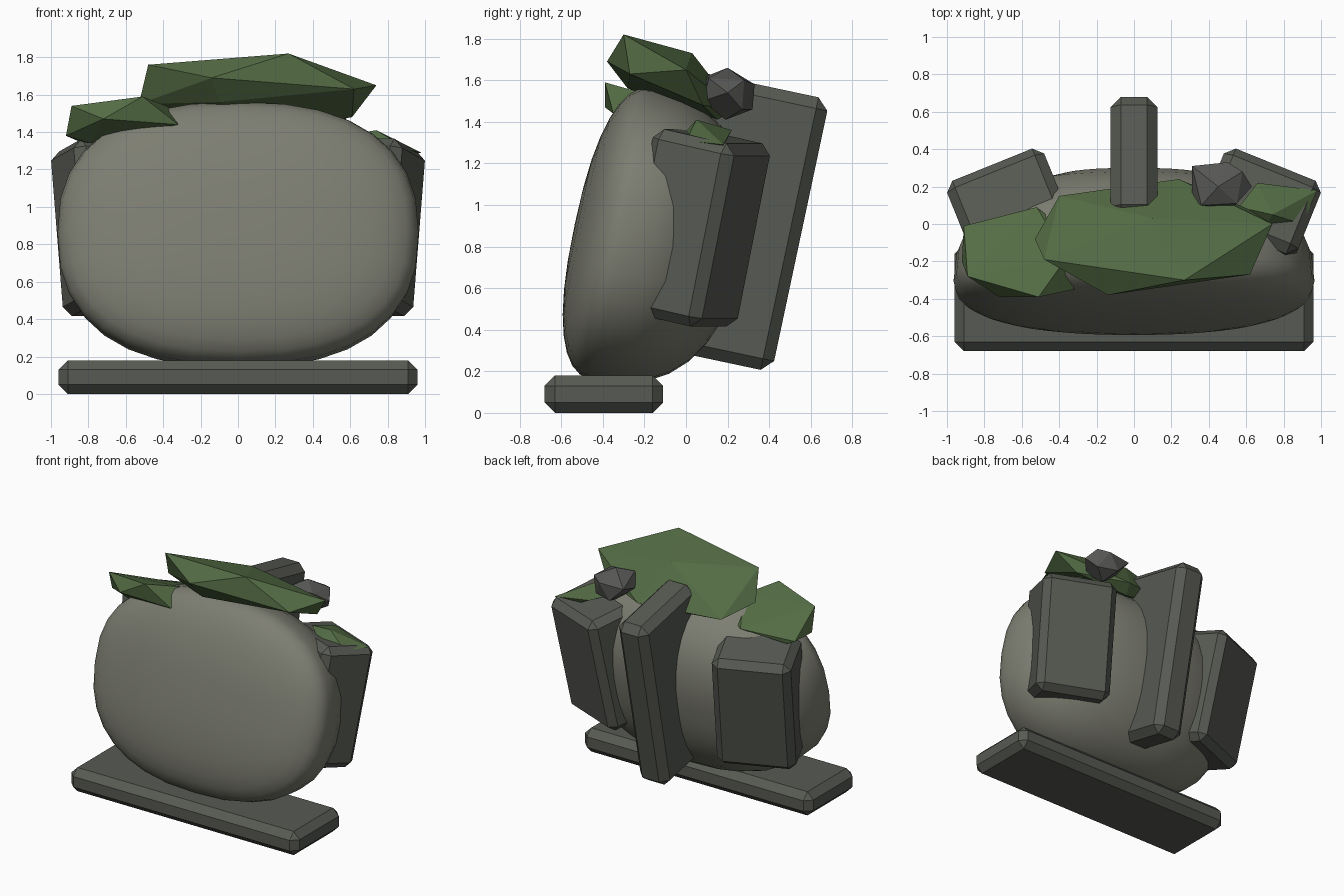
import bpy, bmesh, math
from mathutils import Matrix, Vector

if "Cube" in bpy.data.objects:
    bpy.data.objects.remove(bpy.data.objects["Cube"])

TILT = math.radians(-12)   # everything but the base leans back


def material(name, rgb):
    m = bpy.data.materials.new(name)
    m.diffuse_color = (*rgb, 1)
    m.use_nodes = True
    m.node_tree.nodes["Principled BSDF"].inputs["Base Color"].default_value = m.diffuse_color
    return m


PALE = material("pale_stone", (0.205, 0.208, 0.167))
DARK = material("dark_stone", (0.096, 0.102, 0.087))
GREY = material("grey_rock", (0.093, 0.095, 0.089))
MOSS = material("moss_green", (0.088, 0.15, 0.058))


def finish(name, bm, mat):
    bmesh.ops.recalc_face_normals(bm, faces=bm.faces)
    me = bpy.data.meshes.new(name)
    bm.to_mesh(me)
    bm.free()
    me.materials.append(mat)
    ob = bpy.data.objects.new(name, me)
    bpy.context.collection.objects.link(ob)
    return ob


def slab(name, half, centre, rot=Matrix.Identity(4), chamfer=0.05):
    """Box with chamfered edges."""
    bm = bmesh.new()
    bmesh.ops.create_cube(bm, size=2)
    bmesh.ops.scale(bm, vec=half, verts=bm.verts)
    bmesh.ops.bevel(bm, geom=bm.edges[:], offset=chamfer, segments=1,
                    affect='EDGES')
    bm.transform(Matrix.Translation(centre) @ rot)
    return finish(name, bm, DARK)


def chunk(name, points, mat):
    """Faceted convex lump."""
    bm = bmesh.new()
    for p in points:
        bm.verts.new(p)
    r = bmesh.ops.convex_hull(bm, input=bm.verts[:])
    loose = {v for v in r["geom_interior"] + r["geom_unused"]
             if isinstance(v, bmesh.types.BMVert)}
    bmesh.ops.delete(bm, geom=list(loose), context='VERTS')
    bmesh.ops.dissolve_limit(bm, angle_limit=math.radians(3),
                             verts=bm.verts[:], edges=bm.edges[:])
    return finish(name, bm, mat)


def boulder(name, front=0.235, back=0.59, p_front=2.4, p_back=2.35):
    """Rounded body: superellipse rings stacked from front to back."""
    n, steps, rings = 32, 8, []
    bm = bmesh.new()

    def power(v, e):
        return math.copysign(abs(v) ** e, v)

    def ring(depth, scale):
        vs = []
        for i in range(n):
            a = 2 * math.pi * i / n
            vs.append(bm.verts.new((0.965 * scale * power(math.cos(a), 0.82), depth,
                                    0.715 * scale * power(math.sin(a), 0.82))))
        rings.append(vs)

    for k in range(1, steps + 1):          # shallow, flattened front
        t = math.pi / 2 * k / steps
        ring(-front * max(math.cos(t), 0) ** (2 / p_front), math.sin(t) ** (2 / p_front))
    for k in range(steps - 1, 0, -1):      # deep, rounder back
        t = math.pi / 2 * k / steps
        ring(back * math.cos(t) ** (2 / p_back), math.sin(t) ** (2 / p_back))
    for a, b in zip(rings, rings[1:]):
        for i in range(n):
            j = (i + 1) % n
            bm.faces.new((a[i], a[j], b[j], b[i]))
    for vs, depth in ((rings[0], -front), (rings[-1], back)):
        tip = bm.verts.new((0, depth, 0))
        for i in range(n):
            bm.faces.new((vs[i], vs[(i + 1) % n], tip))
    bm.transform(Matrix.Translation((0, -0.305, 0.86)) @ Matrix.Rotation(TILT, 4, 'X'))
    ob = finish(name, bm, PALE)
    bpy.context.view_layer.objects.active = ob
    ob.select_set(True)
    bpy.ops.object.shade_smooth_by_angle(angle=math.radians(40))
    ob.select_set(False)


# Base, body and central back fin
slab("base_slab", (0.96, 0.285, 0.09), (0, -0.395, 0.09))
boulder("boulder_body")
slab("back_fin", (0.125, 0.327, 0.67), (0, 0.232, 0.919),
     Matrix.Rotation(TILT, 4, 'X'), 0.055)

# Mirrored side pillars, turned outward
for side, label in ((1, "right"), (-1, "left")):
    rot = Matrix.Rotation(math.radians(-22 * side), 4, 'Z') @ Matrix.Rotation(TILT, 4, 'X')
    slab(label + "_pillar", (0.28, 0.215, 0.45), (0.648 * side, 0.045, 0.89), rot)

# Moss patches on top
chunk("top_moss", [
    (0.27, -0.30, 1.82), (-0.14, -0.38, 1.69), (-0.48, -0.19, 1.76),
    (0.74, 0.00, 1.65), (0.62, -0.27, 1.63), (-0.53, -0.08, 1.55),
    (-0.40, 0.15, 1.47), (0.24, 0.24, 1.46), (0.10, 0.03, 1.73),
    (0.61, 0.08, 1.48), (0.20, 0.15, 1.41), (-0.10, -0.28, 1.56)], MOSS)
chunk("left_moss", [
    (-0.89, -0.28, 1.54), (-0.51, -0.39, 1.59), (-0.72, -0.39, 1.47),
    (-0.32, -0.35, 1.44), (-0.36, -0.18, 1.53), (-0.91, -0.01, 1.38),
    (-0.92, -0.20, 1.38), (-0.52, 0.09, 1.41), (-0.79, -0.20, 1.34),
    (-0.47, 0.05, 1.41), (-0.85, 0.00, 1.35)], MOSS)
chunk("right_moss", [
    (0.74, 0.05, 1.41), (0.98, 0.18, 1.29), (0.66, 0.22, 1.36),
    (0.90, 0.00, 1.31), (0.56, 0.09, 1.38), (0.84, 0.17, 1.26),
    (0.70, -0.02, 1.33)], MOSS)

# Loose rock behind the moss
chunk("small_rock", [
    (0.45, 0.20, 1.66), (0.36, 0.10, 1.62), (0.31, 0.13, 1.52),
    (0.31, 0.31, 1.57), (0.50, 0.33, 1.58), (0.58, 0.28, 1.60),
    (0.63, 0.20, 1.54), (0.52, 0.08, 1.50), (0.55, 0.11, 1.61),
    (0.46, 0.19, 1.41), (0.42, 0.32, 1.46), (0.57, 0.27, 1.46)], GREY)
